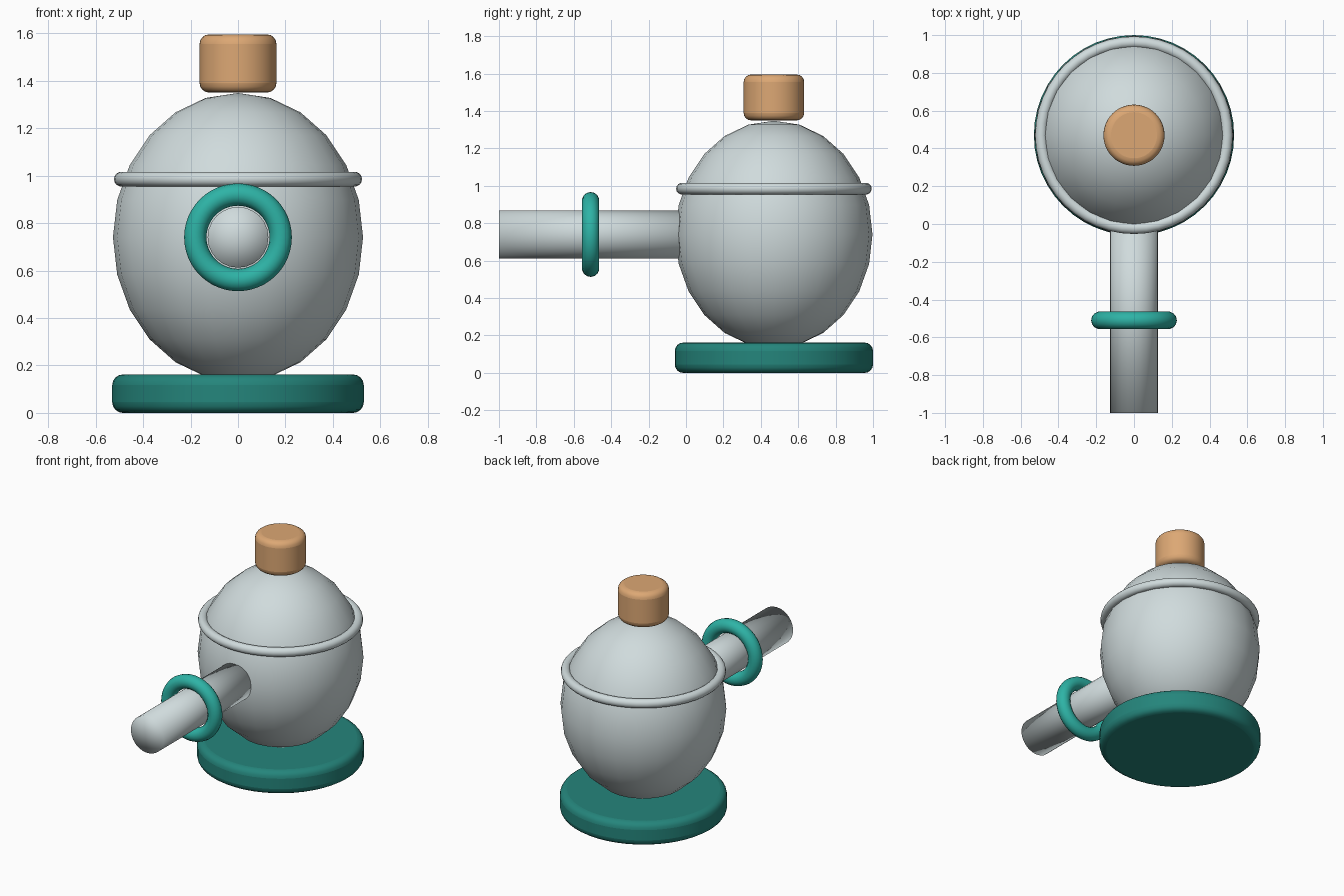
import bpy, math

if "Cube" in bpy.data.objects:
    bpy.data.objects.remove(bpy.data.objects["Cube"])

CY = 0.47      # centre of the pot in y
SPOUT_Z = 0.74  # height of the spout axis


def material(name, rgb):
    m = bpy.data.materials.new(name)
    m.diffuse_color = (*rgb, 1)
    m.use_nodes = True
    m.node_tree.nodes["Principled BSDF"].inputs["Base Color"].default_value = m.diffuse_color
    return m


grey = material("pale grey", (0.63, 0.71, 0.72))
teal = material("bright teal", (0.027, 0.45, 0.38))
dark_teal = material("deep teal", (0.018, 0.235, 0.20))
tan = material("tan wood", (0.72, 0.39, 0.175))


def finish(name, mat, angle=None):
    ob = bpy.context.object
    ob.name = name
    ob.data.materials.append(mat)
    if angle:
        bpy.ops.object.shade_smooth_by_angle(angle=math.radians(angle))
    else:
        bpy.ops.object.shade_smooth()
    return ob


def rounded_disc(name, mat, radius, z0, z1, bevel):
    bpy.ops.mesh.primitive_cylinder_add(vertices=48, radius=radius, depth=z1 - z0,
                                        location=(0, CY, (z0 + z1) / 2))
    ob = finish(name, mat, 40)
    mod = ob.modifiers.new("rounded rim", 'BEVEL')
    mod.width = bevel
    mod.segments = 4
    mod.limit_method = 'ANGLE'
    mod.angle_limit = math.radians(40)


def ring(name, mat, major, minor, loc, rot=(0, 0, 0)):
    bpy.ops.mesh.primitive_torus_add(major_segments=48, minor_segments=14, major_radius=major,
                                     minor_radius=minor, location=loc, rotation=rot)
    finish(name, mat)


# base plate and stopper
rounded_disc("base", dark_teal, 0.53, 0, 0.162, 0.045)
rounded_disc("stopper", tan, 0.162, 1.35, 1.595, 0.04)

# egg-shaped pot
bpy.ops.mesh.primitive_uv_sphere_add(segments=24, ring_count=12, radius=1,
                                     location=(0, CY, SPOUT_Z))
pot = finish("pot", grey)
pot.scale = (0.527, 0.527, 0.608)

# band round the shoulder
ring("shoulder_band", grey, 0.492, 0.031, (0, CY, 0.985))

# straight spout with a softly shaded end, and its collar
bpy.ops.mesh.primitive_cylinder_add(vertices=24, radius=0.128, depth=1.1,
                                    end_fill_type='TRIFAN', location=(0, -0.45, SPOUT_Z),
                                    rotation=(math.pi / 2, 0, 0))
finish("spout", grey)
ring("spout_collar", teal, 0.18, 0.047, (0, -0.51, SPOUT_Z), (math.pi / 2, 0, 0))
